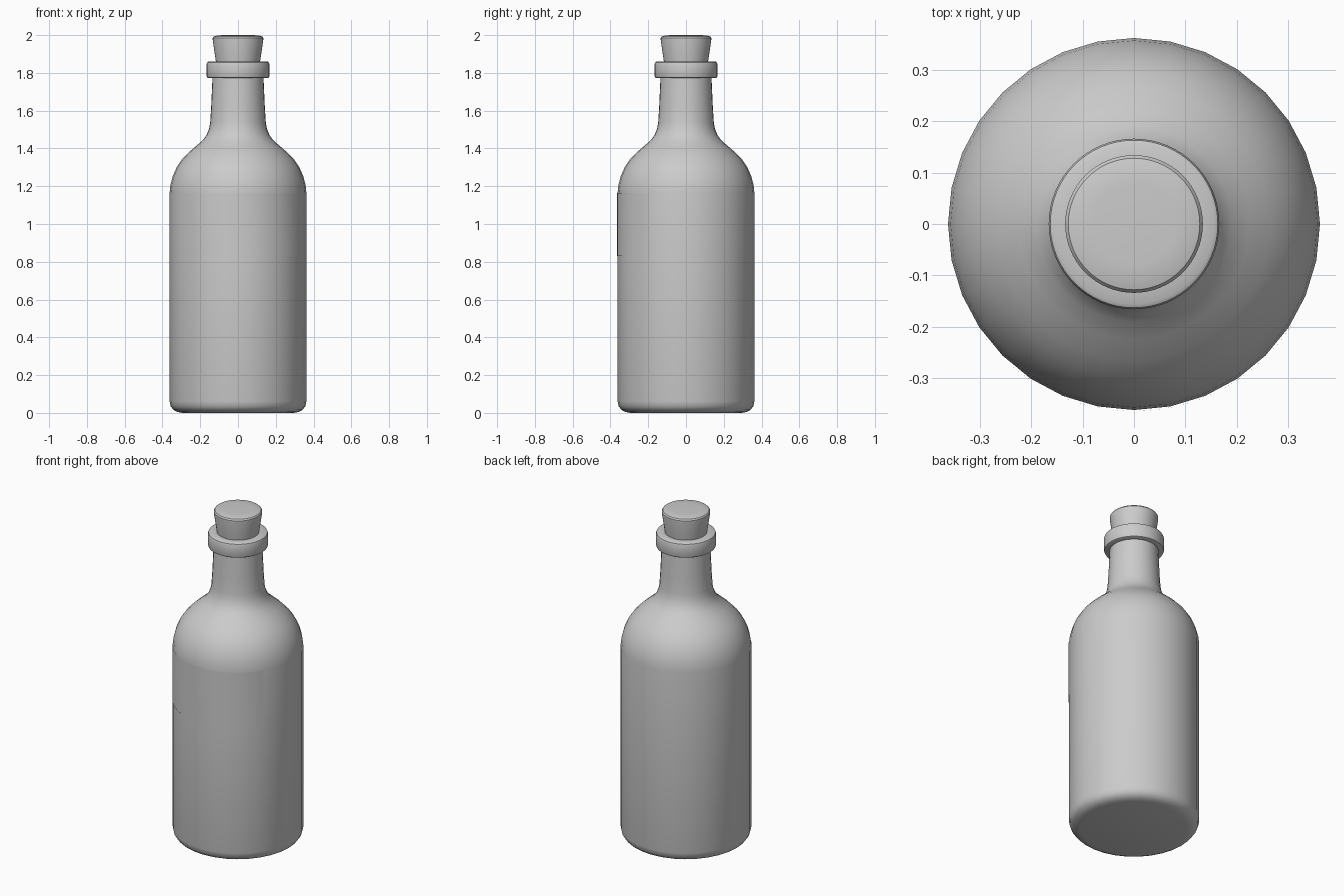
import bpy
import bmesh
from math import sin, cos, pi, radians

if "Cube" in bpy.data.objects:
    bpy.data.objects.remove(bpy.data.objects["Cube"])


def finish(name, bm):
    bmesh.ops.recalc_face_normals(bm, faces=bm.faces)
    mesh = bpy.data.meshes.new(name)
    bm.to_mesh(mesh)
    bm.free()
    obj = bpy.data.objects.new(name, mesh)
    bpy.context.collection.objects.link(obj)
    bpy.ops.object.select_all(action='DESELECT')
    obj.select_set(True)
    bpy.context.view_layer.objects.active = obj
    bpy.ops.object.shade_smooth_by_angle(angle=radians(35))
    return obj


def lathe(name, profile, sides, closed=False):
    """Spin an (r, z) profile around z; open profiles get capped ends."""
    bm = bmesh.new()
    rings = [[bm.verts.new((r * cos(2 * pi * i / sides), r * sin(2 * pi * i / sides), z))
              for i in range(sides)] for r, z in profile]
    pairs = list(zip(rings, rings[1:]))
    if closed:
        pairs.append((rings[-1], rings[0]))
    else:
        bm.faces.new(rings[0])
        bm.faces.new(rings[-1])
    for a, b in pairs:
        for i in range(sides):
            j = (i + 1) % sides
            bm.faces.new((a[i], a[j], b[j], b[i]))
    return finish(name, bm)


# Bottle body, shoulder and neck
lathe("bottle", [
    (0.295, 0.0), (0.32, 0.005), (0.342, 0.016), (0.356, 0.034), (0.362, 0.06),
    (0.362, 1.165), (0.357, 1.21), (0.345, 1.255), (0.325, 1.30), (0.298, 1.34),
    (0.265, 1.375), (0.225, 1.41), (0.19, 1.44), (0.167, 1.47), (0.153, 1.505),
    (0.147, 1.54), (0.142, 1.62), (0.134, 1.80)], 32)

# Collar around the mouth
lathe("collar", [
    (0.115, 1.772), (0.158, 1.772), (0.163, 1.775), (0.166, 1.782),
    (0.166, 1.848), (0.163, 1.856), (0.156, 1.86), (0.115, 1.86)], 64, closed=True)

# Tapered cork
lathe("cork", [
    (0.105, 1.79), (0.117, 1.86), (0.134, 1.975), (0.134, 1.985),
    (0.128, 1.993), (0.11, 1.998), (0.08, 2.0)], 64)

# Slightly skewed label wrapped on the front
bm = bmesh.new()
n = 40
rows = []
for z, left, right in ((0.83, -54, 58.5), (1.165, -57, 57.5)):
    angles = [radians(left + (right - left) * i / n) for i in range(n + 1)]
    rows.append([bm.verts.new((0.364 * sin(a), -0.364 * cos(a), z)) for a in angles])
for i in range(n):
    bm.faces.new((rows[0][i], rows[0][i + 1], rows[1][i + 1], rows[1][i]))
finish("label", bm)
